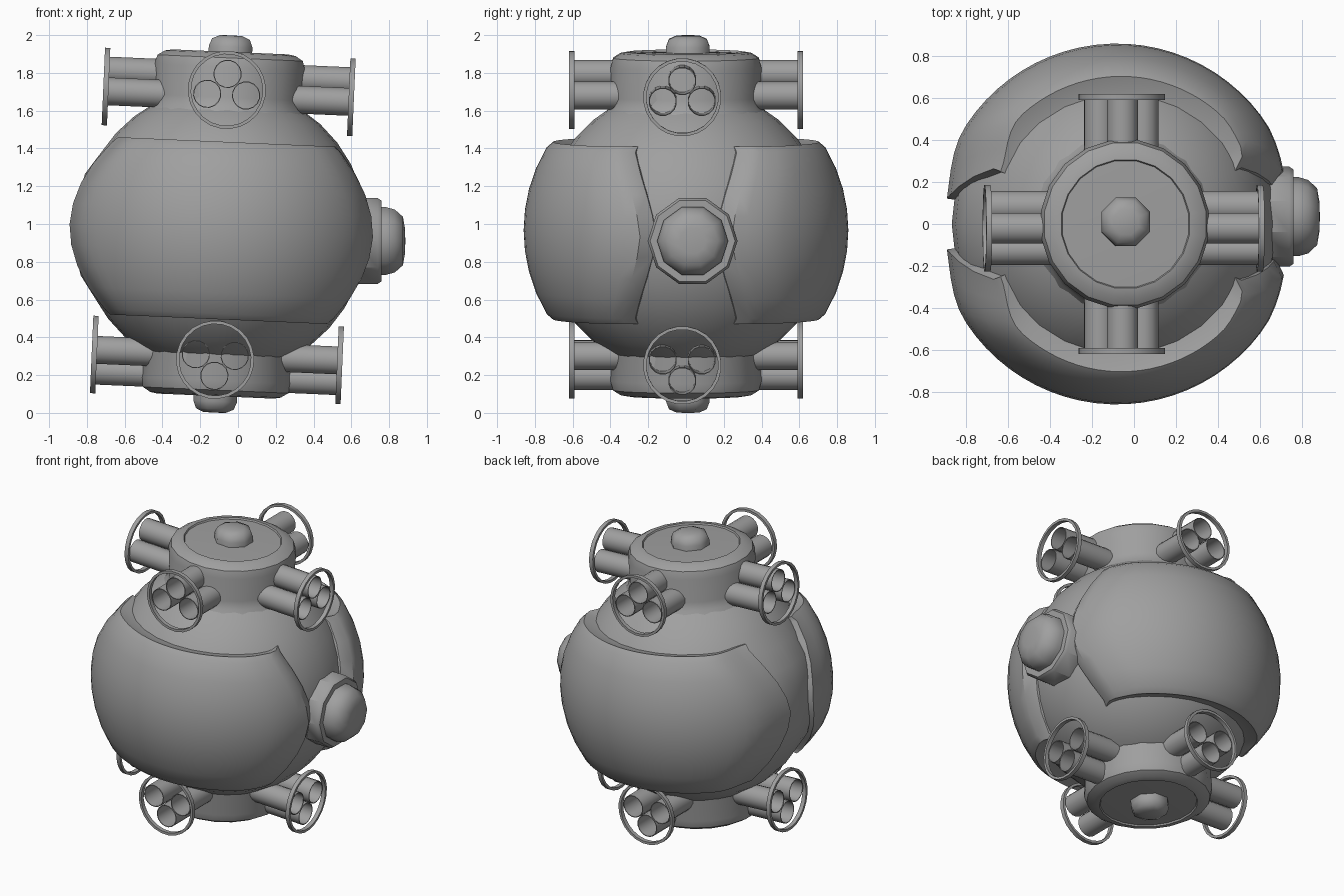
import bpy, bmesh, math
from mathutils import Matrix

if "Cube" in bpy.data.objects:
    bpy.data.objects.remove(bpy.data.objects["Cube"])

grey = bpy.data.materials.new("hull_grey")
grey.diffuse_color = (0.35, 0.35, 0.35, 1)
grey.use_nodes = True
grey.node_tree.nodes["Principled BSDF"].inputs["Base Color"].default_value = grey.diffuse_color

# whole body leans slightly to the right; the ball sits a little low
BODY = Matrix.Translation((-0.08, 0, 1.0)) @ Matrix.Rotation(math.radians(2.5), 4, 'Y')
BALL = BODY @ Matrix.Translation((0, 0, -0.035))


def finish(name, bm, matrix, angle=35):
    bmesh.ops.recalc_face_normals(bm, faces=bm.faces)
    bm.transform(matrix)
    mesh = bpy.data.meshes.new(name)
    bm.to_mesh(mesh)
    bm.free()
    mesh.materials.append(grey)
    ob = bpy.data.objects.new(name, mesh)
    bpy.context.collection.objects.link(ob)
    bpy.ops.object.select_all(action='DESELECT')
    ob.select_set(True)
    bpy.context.view_layer.objects.active = ob
    bpy.ops.object.shade_smooth_by_angle(angle=math.radians(angle))
    return ob


def lathe(name, profile, n, matrix, closed=False, angle=35):
    """Spin (radius, height) points round z; closed joins last to first."""
    bm = bmesh.new()
    rings = []
    for r, z in profile:
        if r == 0:
            rings.append([bm.verts.new((0, 0, z))] * n)
        else:
            rings.append([bm.verts.new((r * math.cos(a), r * math.sin(a), z))
                          for a in (2 * math.pi * (i + 0.5) / n for i in range(n))])
    pairs = list(zip(rings, rings[1:]))
    if closed:
        pairs.append((rings[-1], rings[0]))
    for a, b in pairs:
        for i in range(n):
            j = (i + 1) % n
            quad = list(dict.fromkeys((a[i], a[j], b[j], b[i])))
            bm.faces.new(quad)
    if not closed:
        for ring in (rings[0], rings[-1]):
            if ring[0] is not ring[1]:
                bm.faces.new(ring)
    return finish(name, bm, matrix, angle)


# inner ball, slightly bulged in the left gap
bm = bmesh.new()
bmesh.ops.create_uvsphere(bm, u_segments=28, v_segments=18, radius=0.765)
for v in bm.verts:
    if v.co.x < -0.68:
        v.co *= 1.03
finish("inner_ball", bm, BALL)


# front and back armour shells
def ease(x):
    x = max(0.0, min(1.0, x))
    return x * x * (3 - 2 * x)


def shell(name, side):
    top, n, m = 0.44, 32, 9
    zs = [top * (-1 + 2 * i / (m - 1)) for i in range(m)]
    # outer skin, upper lip, inner skin, lower lip: (height, inset)
    rows = [(z, 0) for z in zs] + [(top + 0.03, 0.035), (top + 0.005, 0.11)]
    rows += [(z, None) for z in reversed(zs)] + [(-top - 0.005, 0.11), (-top - 0.03, 0.035)]
    bm = bmesh.new()
    cols = []
    for i in range(n + 1):
        col = []
        for z, inset in rows:
            k = min(1, abs(z) / top) ** 1.6
            start = 8.5 + 15 * k           # left end, degrees from -x
            end = 168 - 13 * k             # right end
            deg = start + (end - start) * i / n
            left, right = deg - start, end - deg
            rad = (0.86 - (0.04 + 0.025 * k) * (1 - ease(left / 24))
                   - 0.022 * (1 - ease((right - 5) / 18))
                   - 0.065 * (1 - ease(right / 6)))
            zz = max(-top, min(top, z))
            if inset is None:
                h = math.sqrt(0.7 ** 2 - zz * zz)
            else:
                h = math.sqrt(rad * rad - zz * zz) - inset
            a = math.radians(deg)
            col.append(bm.verts.new((-h * math.cos(a), side * h * math.sin(a), z)))
        cols.append(col)
    c = len(rows)
    for a, b in zip(cols, cols[1:]):
        for j in range(c):
            bm.faces.new((a[j], a[(j + 1) % c], b[(j + 1) % c], b[j]))
    for col in (cols[0], cols[-1]):        # end caps
        inner = col[2 * m + 1:m + 1:-1]
        for j in range(m - 1):
            bm.faces.new((col[j], col[j + 1], inner[j + 1], inner[j]))
        bm.faces.new((col[m - 1], col[m], col[m + 1], inner[-1]))
        bm.faces.new((col[0], inner[0], col[-2], col[-1]))
    finish(name, bm, BALL)


shell("front_shell", -1)
shell("back_shell", 1)

# drums, knobs and thruster pods at both ends
DRUM = [(0.45, 0.56), (0.41, 0.62), (0.395, 0.67), (0.405, 0.83), (0.39, 0.88),
        (0.35, 0.905), (0.31, 0.912), (0.305, 0.902), (0, 0.912)]
KNOB = [(0.125, 0.88), (0.125, 0.94), (0.108, 0.98), (0.065, 0.998), (0, 1.0)]

for end, s in (("top", 1), ("bottom", -1)):
    lathe(end + "_drum", [(r, s * z) for r, z in DRUM], 20, BODY)
    lathe(end + "_knob", [(r, s * z) for r, z in KNOB], 8,
          BODY @ Matrix.Translation((0, 0.01, 0)), angle=50)
    for k, where in enumerate(("front", "right", "back", "left")):
        reach = 0.65 if k % 2 else 0.605
        off = (0, -0.02, 0.70) if k % 2 else (-0.01, 0, 0.71)
        pod = (BODY @ Matrix.Translation((off[0], off[1], off[2] if s > 0 else -0.72))
               @ Matrix.Rotation(k * math.pi / 2, 4, 'Z')
               @ Matrix.Rotation(math.pi / 2, 4, 'X'))
        # guard ring
        lathe(f"{end}_{where}_ring",
              [(0.207, reach - 0.014), (0.207, reach + 0.014),
               (0.19, reach + 0.014), (0.19, reach - 0.014)], 24, pod, closed=True)
        # three hollow nozzles
        for t, (dx, dy) in enumerate(((0, 0.085), (-0.103, -0.025), (0.103, -0.025))):
            lathe(f"{end}_{where}_nozzle_{t + 1}",
                  [(0.075, 0.3), (0.075, reach), (0.07, reach), (0.07, 0.36), (0, 0.36)],
                  16, pod @ Matrix.Translation((dx, s * dy, 0)))

# side lens
LENS = Matrix.Translation((0, 0.035, 0.91)) @ Matrix.Rotation(math.pi / 2, 4, 'Y')
lathe("lens_housing", [(0.238, 0.62), (0.238, 0.74), (0.225, 0.76), (0, 0.76)], 10, LENS)
lathe("lens_dome", [(0.188, 0.74), (0.188, 0.785), (0.175, 0.83), (0.135, 0.873),
                    (0.07, 0.884), (0, 0.886)], 10, LENS, angle=50)
